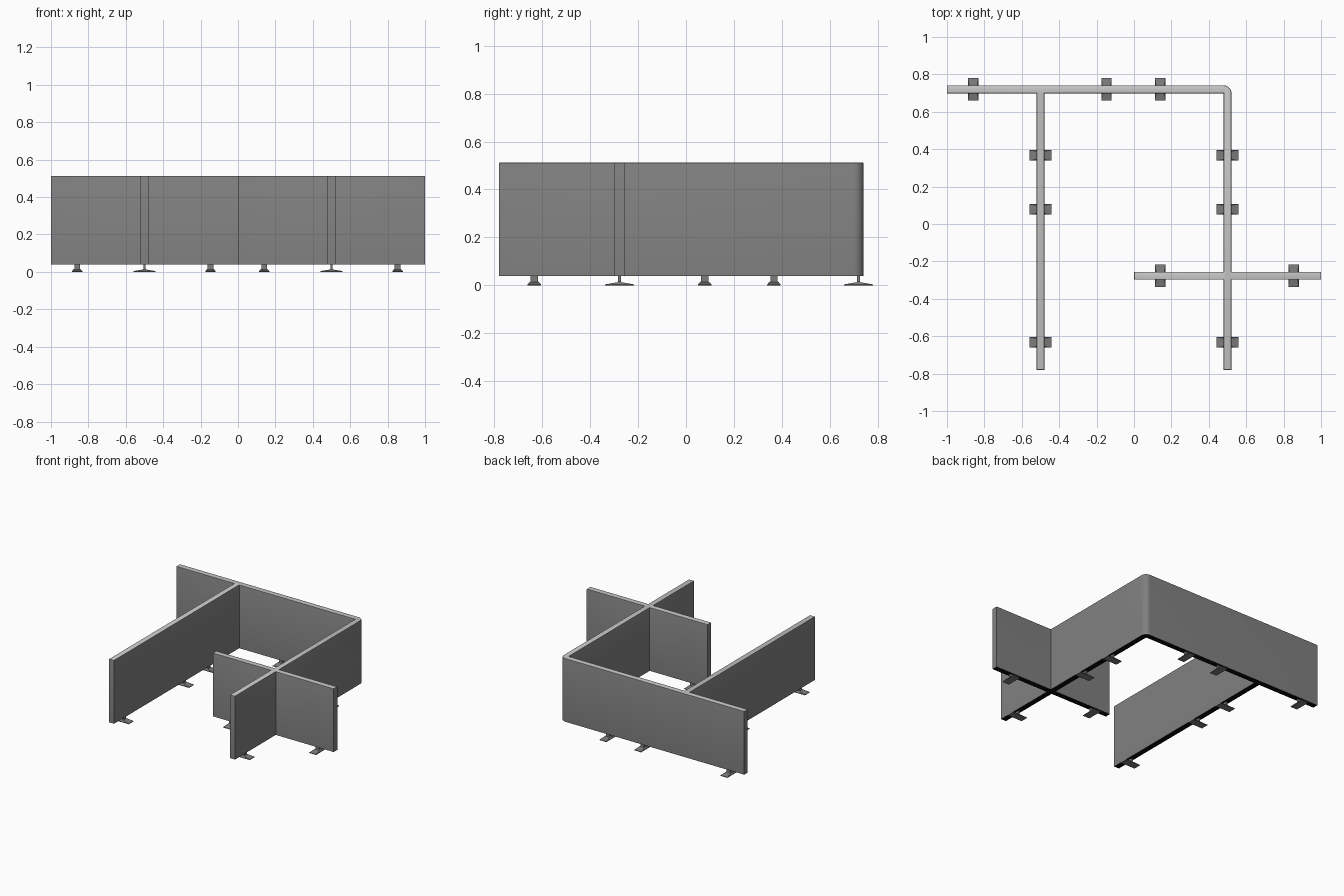
import bpy, bmesh, math

if "Cube" in bpy.data.objects:
    bpy.data.objects.remove(bpy.data.objects["Cube"])

HALF = 0.021                       # half wall thickness
LEFT, RIGHT = -0.5, 0.5            # x of the two long walls
BACK, CROSS, FRONT = 0.72, -0.277, -0.78
Z0, Z1 = 0.039, 0.513


def material(name, value):
    m = bpy.data.materials.new(name)
    m.diffuse_color = (value, value, value, 1)
    m.use_nodes = True
    m.node_tree.nodes["Principled BSDF"].inputs["Base Color"].default_value = m.diffuse_color
    return m


wall_grey = material("wall grey", 0.216)
top_grey = material("light trim grey", 0.58)
under_black = material("underside black", 0.003)
foot_grey = material("foot grey", 0.2)


def finish(bm, name, mats):
    bmesh.ops.recalc_face_normals(bm, faces=bm.faces)
    mesh = bpy.data.meshes.new(name)
    bm.to_mesh(mesh)
    bm.free()
    for m in mats:
        mesh.materials.append(m)
    return mesh


def place(name, mesh, loc=(0, 0, 0), rot=0.0):
    ob = bpy.data.objects.new(name, mesh)
    ob.location = loc
    ob.rotation_euler.z = rot
    bpy.context.collection.objects.link(ob)
    return ob


# Partition walls: one continuous footprint with a rounded outer corner
h, r = HALF, 2 * HALF
outline = [(-1, BACK - h), (LEFT - h, BACK - h), (LEFT - h, FRONT), (LEFT + h, FRONT),
           (LEFT + h, BACK - h), (RIGHT - h, BACK - h), (RIGHT - h, CROSS + h),
           (0, CROSS + h), (0, CROSS - h), (RIGHT - h, CROSS - h), (RIGHT - h, FRONT),
           (RIGHT + h, FRONT), (RIGHT + h, CROSS - h), (1, CROSS - h),
           (1, CROSS + h), (RIGHT + h, CROSS + h)]
for i in range(9):
    a = math.pi / 2 * i / 8
    outline.append((RIGHT + h - r + r * math.cos(a), BACK + h - r + r * math.sin(a)))
outline.append((-1, BACK + h))

bm = bmesh.new()
base = bm.faces.new([bm.verts.new((x, y, Z0)) for x, y in outline])
ext = bmesh.ops.extrude_face_region(bm, geom=[base], use_keep_orig=True)
for v in ext["geom"]:
    if isinstance(v, bmesh.types.BMVert):
        v.co.z = Z1
bmesh.ops.recalc_face_normals(bm, faces=bm.faces)
# softened top edges
rim = [e for e in bm.edges if all(v.co.z > Z1 - 1e-4 for v in e.verts)]
bmesh.ops.bevel(bm, geom=rim, offset=0.005, segments=2, profile=0.5, affect='EDGES')
bm.normal_update()
# light top trim, dark underside
for f in bm.faces:
    f.material_index = 1 if f.normal.z > 0.8 else 2 if f.normal.z < -0.8 else 0
walls = place("partition_walls", finish(bm, "partition_walls",
                                        [wall_grey, top_grey, under_black]))
bpy.context.view_layer.objects.active = walls
walls.select_set(True)
bpy.ops.object.shade_smooth_by_angle(angle=math.radians(30))

# Foot: sloped plate with a short post, lofted from rectangles (width, length, z)
rings = [(0.056, 0.12, 0), (0.056, 0.12, 0.004), (0.04, 0.016, 0.013),
         (0.03, 0.012, 0.016), (0.03, 0.012, Z0 + 0.002)]
bm = bmesh.new()
loops = [[bm.verts.new((sx * w / 2, sy * l / 2, z))
          for sx, sy in ((-1, -1), (1, -1), (1, 1), (-1, 1))] for w, l, z in rings]
for lo, hi in zip(loops, loops[1:]):
    for i in range(4):
        j = (i + 1) % 4
        bm.faces.new((lo[i], lo[j], hi[j], hi[i]))
bm.faces.new(loops[0])
bm.faces.new(loops[-1])
foot = finish(bm, "foot", [foot_grey])

# Feet under walls running along x, then along y
for x in (-0.86, -0.147, 0.14):
    place("back_wall_foot", foot, (x, BACK, 0))
for x in (0.14, 0.853):
    place("cross_wall_foot", foot, (x, CROSS, 0))
for x, side in ((LEFT, "left"), (RIGHT, "right")):
    for y in (-0.633, 0.078, 0.367):
        place(side + "_wall_foot", foot, (x, y, 0), math.pi / 2)
